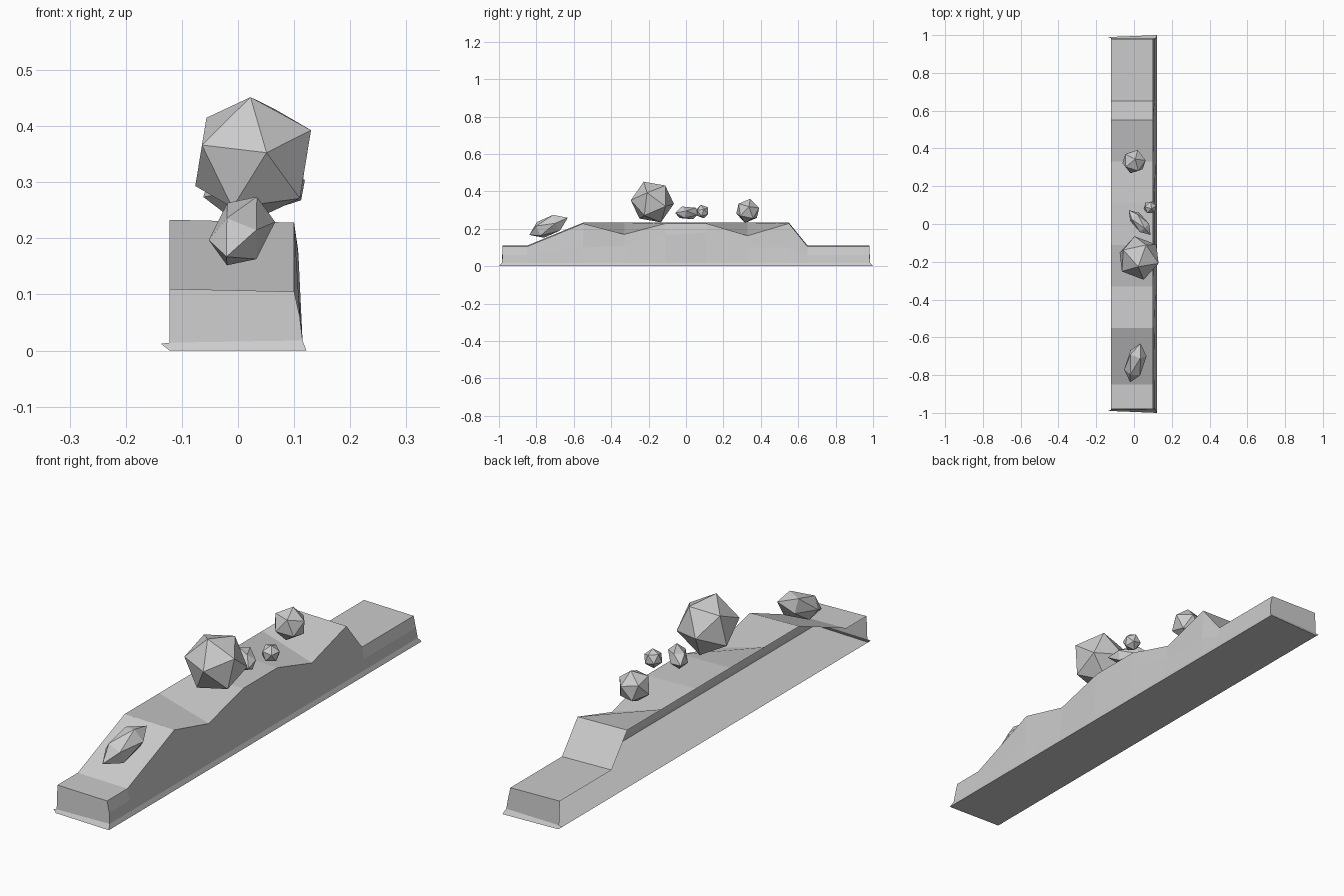
import bpy, bmesh
from mathutils import Vector, Matrix

if "Cube" in bpy.data.objects:
    bpy.data.objects.remove(bpy.data.objects["Cube"])


def finish(bm, name):
    mesh = bpy.data.meshes.new(name)
    bm.to_mesh(mesh)
    bm.free()
    ob = bpy.data.objects.new(name, mesh)
    bpy.context.collection.objects.link(ob)
    return ob


# Stations along the bank: y, back edge z, right edge z, mid side z, mid side x
stations = [
    (-0.98, 0.110, 0.105, 0.06, 0.110),
    (-0.85, 0.110, 0.105, 0.06, 0.110),
    (-0.55, 0.233, 0.228, 0.10, 0.108),
    (-0.33, 0.233, 0.170, 0.108, 0.100),
    (-0.11, 0.233, 0.228, 0.165, 0.108),
    (0.11, 0.233, 0.228, 0.18, 0.107),
    (0.33, 0.233, 0.163, 0.10, 0.103),
    (0.55, 0.233, 0.228, 0.10, 0.108),
    (0.65, 0.110, 0.105, 0.06, 0.110),
    (0.98, 0.110, 0.105, 0.06, 0.110),
]


# Bank: stepped shell, open on its left side, with a flared foot
def build_bank():
    bm = bmesh.new()
    rows = []
    for i, (y, zl, zr, zm, xm) in enumerate(stations):
        end = i in (0, len(stations) - 1)
        foot_y = (1 if y > 0 else -1) if end else y
        pts = [(-0.122, y, zl), (0.1, y, zr), (xm, y, zm),
               (0.115, y * 1.005 if end else y, 0.018), (0.122, foot_y, 0)]
        rows.append([bm.verts.new(p) for p in pts])
    for a, b in zip(rows, rows[1:]):
        for k in range(4):
            bm.faces.new((a[k], a[k + 1], b[k + 1], b[k]))
    # Ends with the flared strip, then the floor
    floor = []
    for row, s in ((rows[0], -1), (rows[-1], 1)):
        low = bm.verts.new((-0.122, s * 0.985, 0.014))
        tip = bm.verts.new((-0.137, s * 0.985, 0.012))
        base = bm.verts.new((-0.122, s * 0.99, 0))
        bm.faces.new((row[0], low, row[3], row[2], row[1]))
        bm.faces.new((low, tip, base, row[4], row[3]))
        floor.append(base)
    bm.faces.new([floor[0], floor[1]] + [r[4] for r in reversed(rows)])
    bmesh.ops.recalc_face_normals(bm, faces=bm.faces)
    return finish(bm, "bank")


# Rocks: icosahedra with one corner along axis and a neighbour towards side
def rock(name, centre, radius, axis, side, stretch=1.0):
    z = Vector(axis).normalized()
    x = Vector(side)
    x = (x - z * x.dot(z)).normalized()
    rot = Matrix((x, z.cross(x), z)).transposed().to_4x4()
    bm = bmesh.new()
    bmesh.ops.create_icosphere(
        bm, subdivisions=1, radius=radius,
        matrix=Matrix.Translation(centre) @ rot @ Matrix.Diagonal((1, 1, stretch, 1)))
    return finish(bm, name)


build_bank()
rock("large_rock", (0.027, -0.18, 0.343), 0.118, (-0.04, -0.39, 0.92), (0.21, -0.97, 0.02))
rock("medium_rock", (0, 0.33, 0.296), 0.066, (0.1, 0.2, 0.95), (0.3, -0.9, 0))
rock("small_rock", (0.085, 0.088, 0.292), 0.037, (0.2, -0.2, 0.95), (0.9, 0.3, 0))
rock("oblong_rock", (0.03, 0.008, 0.285), 0.038, (0.66, -0.75, 0.0), (0, 0, 1), 2.3)
rock("long_rock", (0.007, -0.735, 0.213), 0.054, (0.24, 0.9, 0.4), (0.4, 0, 1), 2.15)
